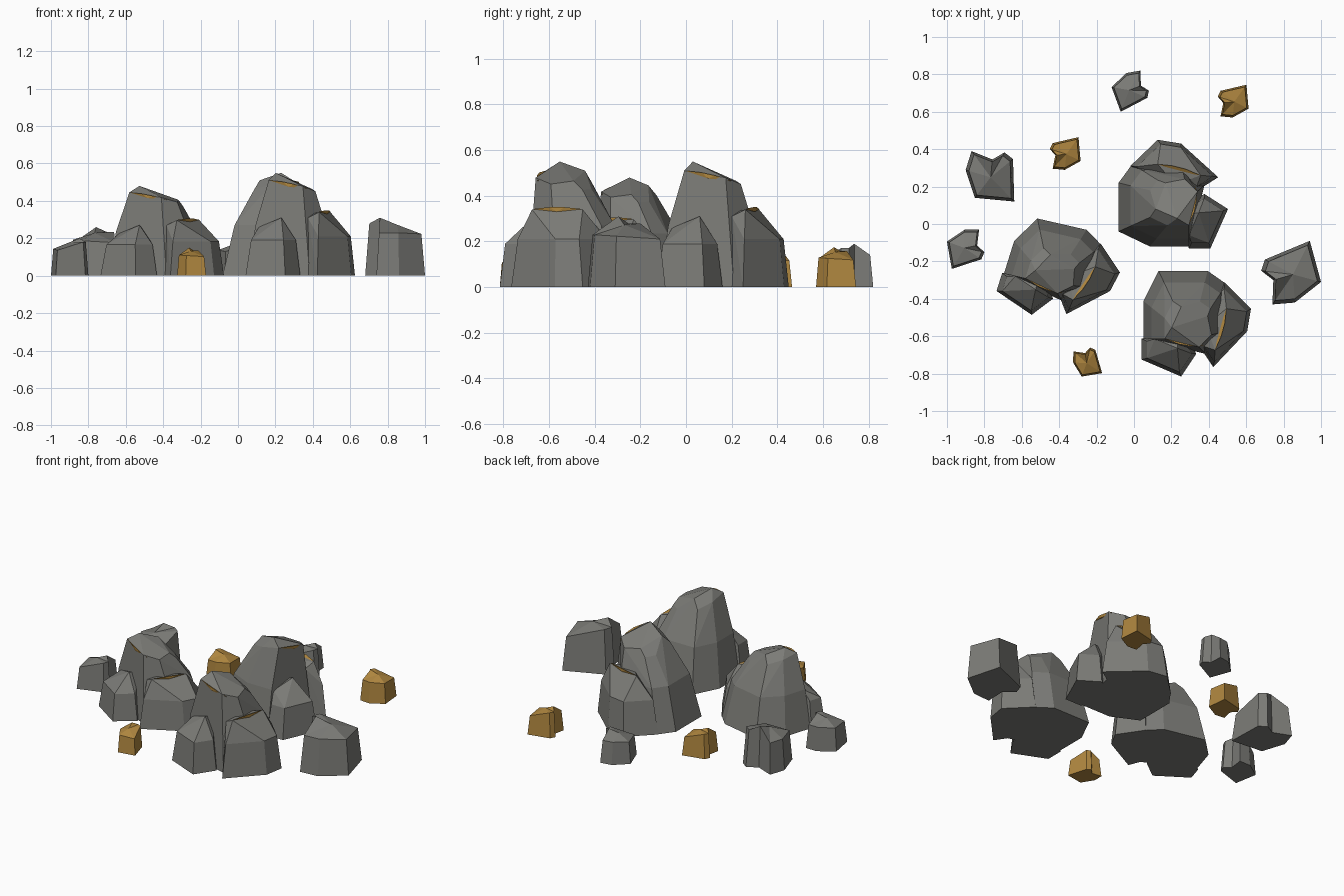
import bpy, bmesh
from math import radians
from mathutils import Vector, Matrix

if "Cube" in bpy.data.objects:
    bpy.data.objects.remove(bpy.data.objects["Cube"])


def material(name, *rgb):
    m = bpy.data.materials.new(name)
    m.diffuse_color = (*rgb, 1)
    m.use_nodes = True
    m.node_tree.nodes["Principled BSDF"].inputs["Base Color"].default_value = m.diffuse_color
    return m


ore = material("ore", 0.43, 0.24, 0.05)
rock = material("rock", 0.20, 0.20, 0.185)


def finish(name, bm, mat):
    bmesh.ops.dissolve_limit(bm, angle_limit=radians(6), verts=bm.verts, edges=bm.edges)
    bmesh.ops.recalc_face_normals(bm, faces=bm.faces)
    me = bpy.data.meshes.new(name)
    bm.to_mesh(me)
    bm.free()
    me.materials.append(mat)
    bpy.context.collection.objects.link(bpy.data.objects.new(name, me))


def hull(name, pts, mat):
    """Faceted convex rock around a few points."""
    bm = bmesh.new()
    for p in pts:
        bm.verts.new(p)
    res = bmesh.ops.convex_hull(bm, input=bm.verts)
    junk = {g for g in res["geom_interior"] + res["geom_unused"] if isinstance(g, bmesh.types.BMVert)}
    bmesh.ops.delete(bm, geom=list(junk), context='VERTS')
    finish(name, bm, mat)


def fit(pts, rot, centre, size):
    """Turn points about z, then stretch them to a box standing on z = 0."""
    pts = [Matrix.Rotation(radians(rot), 3, 'Z') @ Vector(p) for p in pts]
    a = [min(p[i] for p in pts) for i in range(3)]
    b = [max(p[i] for p in pts) for i in range(3)]
    lo = (centre[0] - size[0] / 2, centre[1] - size[1] / 2, 0)
    return [Vector([lo[i] + (p[i] - a[i]) / (b[i] - a[i]) * size[i] for i in range(3)])
            for p in pts]


def ring(outline, anchor, scale, z, sx=0, sy=0):
    """Outline shrunk towards an anchor, on a plane that may tilt."""
    out = []
    for p in outline:
        x, y = Vector(anchor).lerp(Vector(p), scale)
        out.append((x, y, z + sx * (x - anchor[0]) + sy * (y - anchor[1])))
    return out


def seam(a, b, bulge):
    """Thin lens along a ridge."""
    a, b, o = Vector(a), Vector(b), Vector(bulge)
    mid = a.lerp(b, .5)
    return [a, b, a.lerp(b, .35) + o, a.lerp(b, .65) + o, mid - o, mid + o - Vector((0, 0, .02))]


# main boulder: foot, waist, tilted shoulder, crest
foot = [(.05, -.62), (.05, -.42), (.13, -.26), (.39, -.26), (.49, -.33), (.50, -.58), (.38, -.70)]
hub = (.30, -.62)
main = ring(foot, hub, 1, 0) + ring(foot, hub, .83, .27) + ring(foot, hub, .55, .48, -.22, -.2)
main += [(.20, -.56, .55), (.25, -.45, .51), (.39, -.50, .465)]

# side rock, rooted in the main boulder
foot = [(.48, -.32), (.62, -.46), (.60, -.58), (.42, -.77), (.36, -.68)]
hub = (.46, -.57)
side = ring(foot, hub, 1, 0) + ring(foot, hub, .86, .21)
side += [(.49, -.46, .34), (.43, -.68, .34), (.37, -.66, .31), (.38, -.55, .33), (.38, -.45, .2)]

# small rock, rooted in the main boulder
foot = [(.04, -.73), (.04, -.62), (.25, -.55), (.33, -.70), (.25, -.82)]
hub = (.20, -.69)
small = ring(foot, hub, 1, 0) + ring(foot, hub, .82, .19)
small += [(.23, -.67, .31), (.11, -.62, .26), (.23, -.58, .28)]

cluster = {
    "boulder_main": main, "boulder_side": side, "boulder_small": small,
    "ore_seam_top": seam((.165, -.62, .51), (.37, -.655, .465), (0, -.016, .008)),
    "ore_seam_side": seam((.49, -.46, .342), (.43, -.68, .342), (.012, -.002, .008)),
}

# three boulder clusters
for label, rot, centre, size in [
        ("back", 90, (.21, .16), (.585, .58, .55)),
        ("left", -15, (-.405, -.228), (.66, .515, .48)),
        ("front", 0, (.333, -.533), (.585, .565, .55))]:
    flat = fit([p for pts in cluster.values() for p in pts], rot, centre, size)
    for part, pts in cluster.items():
        hull(f"{part}_{label}", flat[:len(pts)], ore if "ore" in part else rock)
        flat = flat[len(pts):]

# notched stone: plan outline and height of each top corner
PLAN = [(.68, -.25), (.745, -.30), (.74, -.43), (.86, -.42), (1, -.31), (.94, -.09), (.70, -.19)]
TOPS = [.90, 1, .74, .74, .72, .68, .90]
HUB = (.85, -.27)


def stone(name, rot, centre, size, mat=rock):
    n = len(PLAN)
    top = [(x, y, z) for (x, y, _), z in zip(ring(PLAN, HUB, .87, 0), TOPS)]
    pts = ring(PLAN, HUB, 1, 0) + top + [(*HUB, .88)]
    bm = bmesh.new()
    vs = [bm.verts.new(p) for p in fit(pts, rot, centre, size)]
    bm.faces.new(vs[:n])
    for i in range(n):
        j = (i + 1) % n
        bm.faces.new((vs[i], vs[j], vs[n + j], vs[n + i]))
        bm.faces.new((vs[n + i], vs[n + j], vs[2 * n]))
    finish(name, bm, mat)


# loose stones
stone("stone_right", 0, (.84, -.26), (.32, .34, .31))
stone("stone_left_back", -111, (-.77, .255), (.26, .27, .26))
stone("stone_back", 185, (-.02, .71), (.20, .22, .19))
stone("stone_left", 175, (-.90, -.135), (.20, .21, .20))

# loose ore nuggets
stone("nugget_back", -10, (.53, .657), (.165, .175, .175), ore)
stone("nugget_middle", -10, (-.368, .377), (.165, .175, .17), ore)
stone("nugget_front", -96, (-.248, -.738), (.155, .155, .15), ore)
